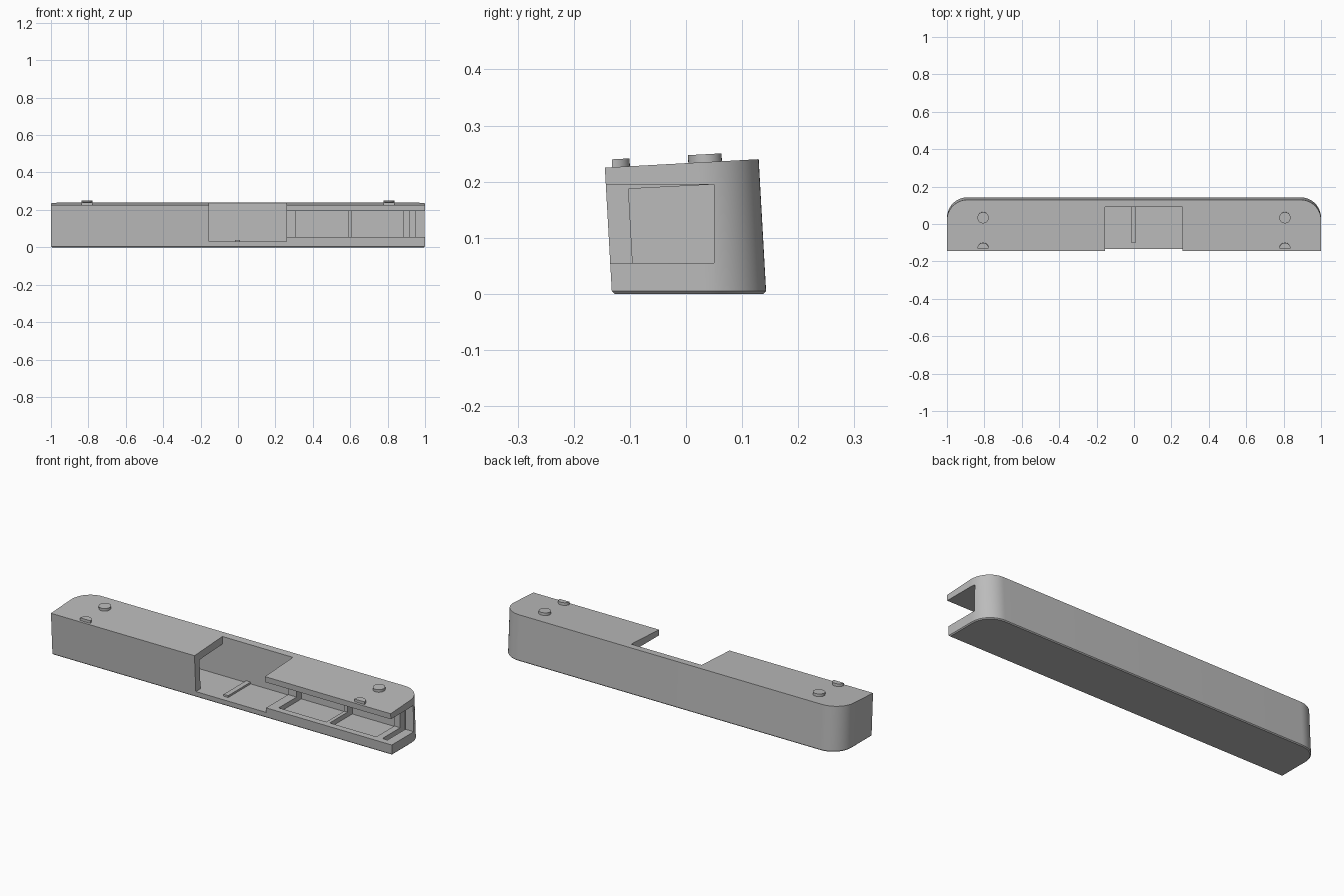
import bpy, bmesh, math
from mathutils import Matrix

old = bpy.data.objects.get("Cube")
if old:
    bpy.data.objects.remove(old, do_unlink=True)

LEAN = 0.056          # backward lean of the walls per unit of height
TILT = 0.0545         # slope of the top face

grey = bpy.data.materials.new("plain grey")
grey.use_nodes = True
grey.diffuse_color = (0.5, 0.5, 0.5, 1)
grey.node_tree.nodes["Principled BSDF"].inputs["Base Color"].default_value = (0.5, 0.5, 0.5, 1)


def top_z(y):
    return 0.225 + (y + 0.145) * TILT


def finish(bm, name):
    bmesh.ops.recalc_face_normals(bm, faces=bm.faces)
    mesh = bpy.data.meshes.new(name)
    bm.to_mesh(mesh)
    bm.free()
    mesh.materials.append(grey)
    obj = bpy.data.objects.new(name, mesh)
    bpy.context.collection.objects.link(obj)
    return obj


def box(name, x, y, z, lean_front=False, tilt_top=0):
    bm = bmesh.new()
    bmesh.ops.create_cube(bm, size=1)
    for v in bm.verts:
        front, top = v.co.y < 0, v.co.z > 0
        v.co = [r[0] if c < 0 else r[1] for c, r in zip(v.co, (x, y, z))]
        if top:
            v.co.z += tilt_top * (v.co.y - y[1])
        if front and lean_front:
            v.co.y -= LEAN * v.co.z
    return finish(bm, name)


def cut(obj, cutter):
    cutter.hide_render = True
    mod = obj.modifiers.new("cut", "BOOLEAN")
    mod.operation, mod.solver, mod.object = "DIFFERENCE", "EXACT", cutter
    bpy.context.view_layer.objects.active = obj
    bpy.ops.object.modifier_apply(modifier=mod.name)
    bpy.data.objects.remove(cutter, do_unlink=True)


# Body outline: square front corners, rounded back corners
def outline(inset):
    radius, steps = 0.11, 16
    pts = [(-1 + inset, -0.132 + inset), (1 - inset, -0.132 + inset)]
    for centre, start in ((0.89, 0), (-0.89, 90)):
        for i in range(steps + 1):
            a = math.radians(start + 90 * i / steps)
            pts.append((centre + (radius - inset) * math.cos(a),
                        0.033 + (radius - inset) * math.sin(a)))
    return pts


# Leaning case with a small chamfer at the bottom
bm = bmesh.new()
rings = []
for inset, level in ((0.005, 0), (0, 0.005), (0, None)):
    ring = []
    for x, y in outline(inset):
        z = level
        if z is None:
            z = top_z(y - LEAN * 0.23)
        ring.append(bm.verts.new((x, y - LEAN * z, z)))
    rings.append(ring)
for low, high in zip(rings, rings[1:]):
    for i in range(len(low)):
        j = (i + 1) % len(low)
        bm.faces.new((low[i], low[j], high[j], high[i]))
bm.faces.new(rings[0][::-1])
bm.faces.new(rings[-1])
case = finish(bm, "case")

# Closed hollow, open-topped bay, front slot and its pockets
cut(case, box("hollow_cutter", (-0.95, -0.1), (-0.092, 0.09), (0.03, 0.197), True, TILT))
cut(case, box("bay_cutter", (-0.155, 0.26), (-0.3, 0.09), (0.03, 0.4)))
cut(case, box("slot_cutter", (0.25, 1.1), (-0.3, 0.05), (0.055, 0.195)))
for span in ((0.31, 0.59), (0.61, 0.885), (0.92, 0.95)):
    cut(case, box("pocket_cutter", span, (-0.1, 0.09), (0.03, 0.195)))

# Low ridge on the bay floor
box("floor_ridge", (-0.015, 0.012), (-0.1, 0.092), (0.028, 0.04))

# Round pegs on the top, the front pair trimmed flush with the front
pegs = [case]
for side, word in ((1, "left"), (-1, "right")):
    for y, place in ((0.034, "back"), (-0.13, "front")):
        bm = bmesh.new()
        bmesh.ops.create_cone(bm, cap_ends=True, segments=32, radius1=0.03,
                              radius2=0.03, depth=0.026)
        bm.transform(Matrix.Translation((side * 0.807, y, top_z(y) + 0.001))
                     @ Matrix.Rotation(math.atan(TILT), 4, "X"))
        peg = finish(bm, f"{place}_{word}_peg")
        if place == "front":
            cut(peg, box("trim_cutter", (-2, 2), (-0.4, -0.132), (0, 0.4), True))
        pegs.append(peg)

# Smooth the curves, keep the edges crisp
bpy.ops.object.select_all(action="DESELECT")
for obj in pegs:
    obj.select_set(True)
bpy.context.view_layer.objects.active = case
bpy.ops.object.shade_smooth_by_angle(angle=math.radians(30))
